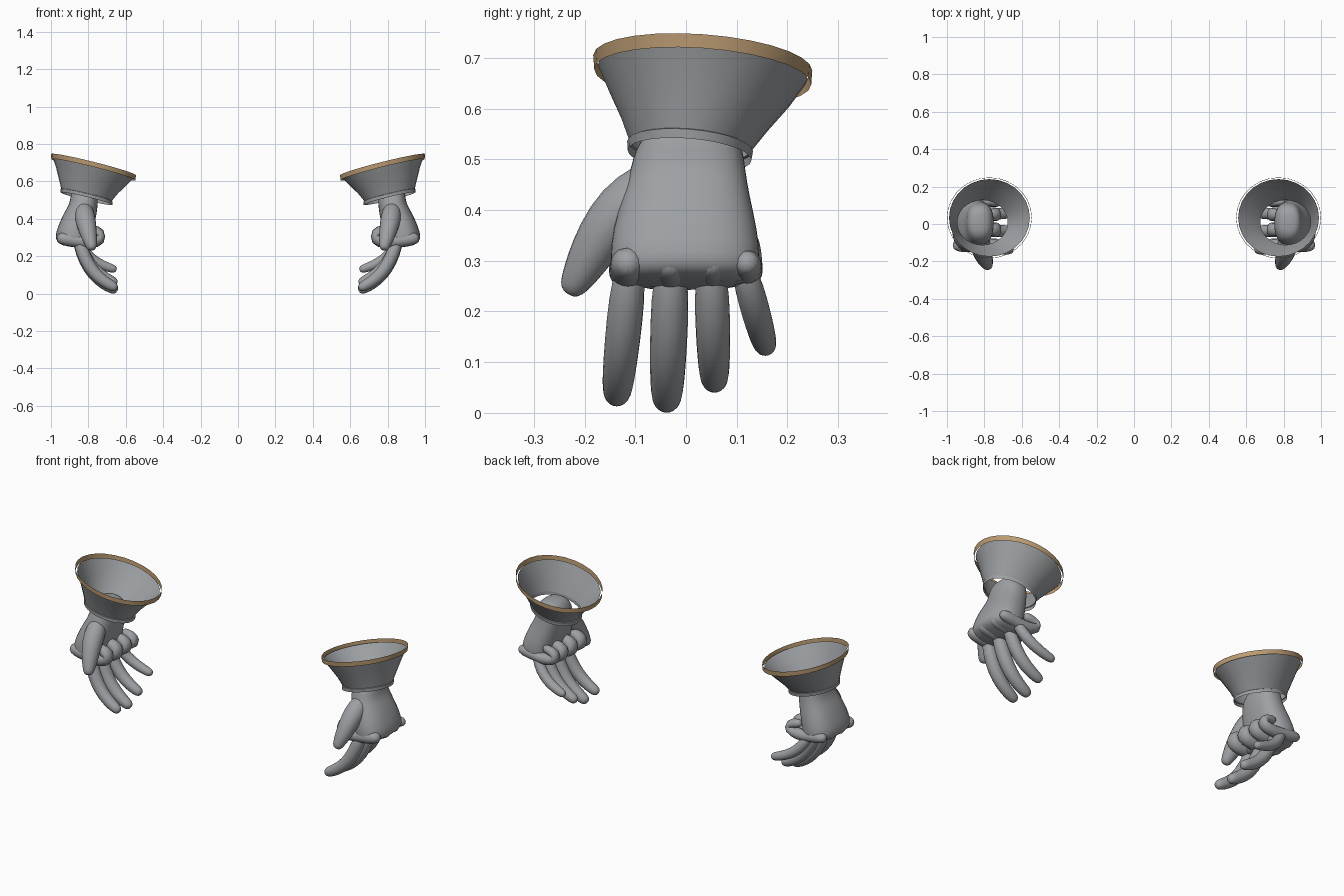
import bpy, bmesh, math
from mathutils import Vector

cube = bpy.data.objects.get("Cube")
if cube:
    bpy.data.objects.remove(cube, do_unlink=True)


def material(name, color):
    m = bpy.data.materials.new(name)
    m.use_nodes = True
    m.diffuse_color = (*color, 1)
    m.node_tree.nodes["Principled BSDF"].inputs["Base Color"].default_value = (*color, 1)
    return m


GREY = material("steel grey", (0.34, 0.355, 0.37))
TAN = material("tan trim", (0.50, 0.33, 0.17))


def loft(name, rings, mat, caps=False, subsurf=0, angle=40):
    """Skin a list of rings, then mirror to the other hand."""
    bm = bmesh.new()
    loops = [[bm.verts.new(p) for p in ring] for ring in rings]
    n = len(loops[0])
    for a, b in zip(loops, loops[1:]):
        for i in range(n):
            j = (i + 1) % n
            bm.faces.new((a[i], a[j], b[j], b[i]))
    if caps:
        bm.faces.new(loops[0])
        bm.faces.new(loops[-1])
    bmesh.ops.recalc_face_normals(bm, faces=bm.faces[:])
    mesh = bpy.data.meshes.new(name)
    bm.to_mesh(mesh)
    bm.free()
    mesh.materials.append(mat)
    mesh.shade_smooth()
    mesh.set_sharp_from_angle(angle=math.radians(angle))
    ob = bpy.data.objects.new(name, mesh)
    bpy.context.collection.objects.link(ob)
    if subsurf:
        sub = ob.modifiers.new("Smooth", 'SUBSURF')
        sub.levels = sub.render_levels = subsurf
    mir = ob.modifiers.new("Other hand", 'MIRROR')
    mir.use_mirror_merge = False
    return ob


def tilted_ring(cz, cx, cy, rx, ry, sx, sy, n=28, power=1.0):
    """Oval ring whose height slopes along x and y."""
    pts = []
    for i in range(n):
        a = math.tau * i / n
        c, s = math.cos(a), math.sin(a)
        dx = rx * math.copysign(abs(c) ** power, c)
        dy = ry * math.copysign(abs(s) ** power, s)
        pts.append((cx + dx, cy + dy, cz + sx * dx + sy * dy))
    return pts


def tube(name, points, radii, ref, sides=10):
    """Tapered round-ended tube along a bent path."""
    pts = [Vector(p) for p in points]
    start = (pts[0] - pts[1]).normalized()
    end = (pts[-1] - pts[-2]).normalized()
    r0, r1 = radii[0], radii[-1]
    path = [(pts[0] + start * r0 * 0.9, r0 * 0.5)]
    path += list(zip(pts, radii))
    path += [(pts[-1] + end * r1 * 0.6, r1 * 0.82), (pts[-1] + end * r1, r1 * 0.42)]
    rings = []
    for i, (p, r) in enumerate(path):
        t = (path[min(i + 1, len(path) - 1)][0] - path[max(i - 1, 0)][0]).normalized()
        u = t.cross(Vector(ref)).normalized()
        v = t.cross(u)
        rings.append([p + r * (u * math.cos(math.tau * k / sides) + v * math.sin(math.tau * k / sides))
                      for k in range(sides)])
    return loft(name, rings, GREY, caps=True, subsurf=1, angle=80)


# Flared cuff with a lip at the wrist
loft("cuff", [
    tilted_ring(0.508, 0.81, 0.007, 0.138, 0.122, 0.24, -0.08),
    tilted_ring(0.526, 0.81, 0.008, 0.139, 0.124, 0.24, -0.08),
    tilted_ring(0.528, 0.81, 0.008, 0.135, 0.120, 0.24, -0.08),
    tilted_ring(0.575, 0.80, 0.018, 0.158, 0.147, 0.25, -0.07),
    tilted_ring(0.625, 0.785, 0.027, 0.187, 0.180, 0.25, -0.07),
    tilted_ring(0.672, 0.773, 0.033, 0.216, 0.207, 0.25, -0.07),
], GREY)

# Trim band around the top of the cuff
loft("cuff_trim", [
    tilted_ring(0.663, 0.773, 0.033, 0.225, 0.214, 0.25, -0.07),
    tilted_ring(0.690, 0.773, 0.033, 0.227, 0.216, 0.25, -0.07),
], TAN)

# Wrist and back of the hand
palm = [
    (0.575, 0.830, 0.010, 0.030, 0.045, 0.0),
    (0.560, 0.828, 0.010, 0.062, 0.085, 0.0),
    (0.520, 0.822, 0.006, 0.074, 0.108, 0.0),
    (0.480, 0.825, 0.004, 0.076, 0.114, 0.0),
    (0.430, 0.842, 0.000, 0.088, 0.126, 0.05),
    (0.360, 0.866, -0.002, 0.094, 0.145, 0.1),
    (0.300, 0.883, -0.002, 0.095, 0.150, 0.15),
    (0.268, 0.880, -0.002, 0.095, 0.145, 0.19),
    (0.250, 0.875, -0.002, 0.070, 0.120, 0.19),
]
loft("palm", [tilted_ring(z, x, y, rx, ry, s, 0, n=20, power=0.82)
              for z, x, y, rx, ry, s in palm], GREY, caps=True, subsurf=1, angle=80)

# Four extended and four curled fingers: base y, tip y, tip height, radius
fingers = {
    "index": (-0.112, -0.136, 0.040, 0.038),
    "middle": (-0.030, -0.038, 0.029, 0.040),
    "ring": (0.050, 0.056, 0.066, 0.037),
    "little": (0.118, 0.156, 0.134, 0.031),
}
bend = [(0.848, 0.0), (0.815, 0.4), (0.770, 0.7), (0.715, 0.9), (0.672, 1.0)]
curl = [(0.935, 0.295), (0.865, 0.284), (0.795, 0.275), (0.727, 0.292), (0.733, 0.325), (0.785, 0.338)]
for name, (y0, y1, tip, r) in fingers.items():
    tube(name + "_finger_extended",
         [(x, y0 + (y1 - y0) * f, 0.27 - (0.27 - tip) * f) for x, f in bend],
         [r * k for k in (0.95, 1.0, 0.95, 0.88, 0.78)], (0, 1, 0))
    tube(name + "_finger_curled", [(x, y0 * 1.02, z) for x, z in curl],
         [r * k for k in (1.05, 0.98, 1.08, 1.05, 0.95, 0.8)], (0, 1, 0))

# Thumb hanging along the front of the hand
tube("thumb",
     [(0.825, -0.070, 0.455), (0.818, -0.125, 0.405), (0.805, -0.170, 0.345),
      (0.792, -0.200, 0.290), (0.785, -0.216, 0.262)],
     [0.050, 0.060, 0.052, 0.042, 0.033], (1, 0, 0))
